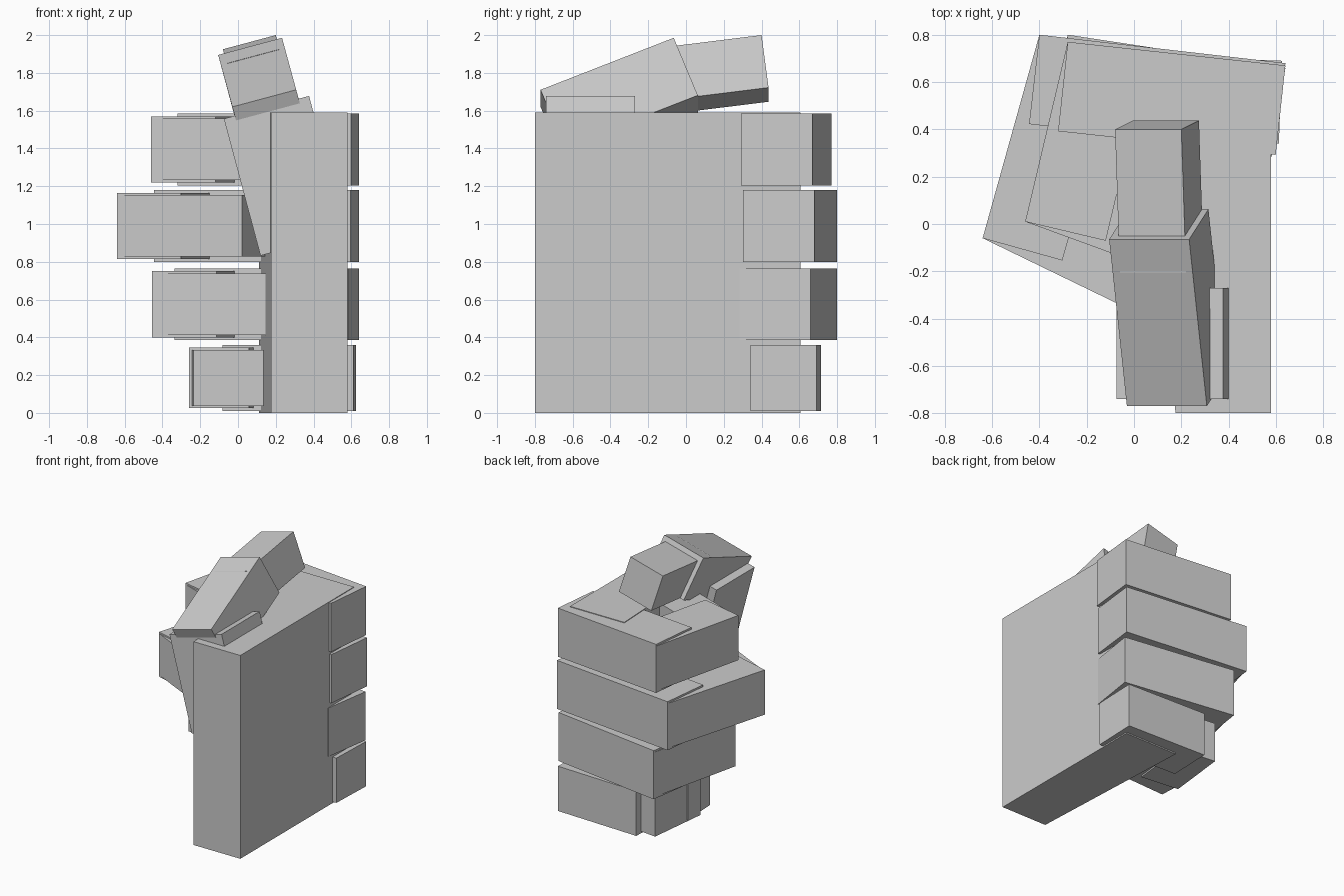
import bpy, bmesh, math
from mathutils import Vector

if "Cube" in bpy.data.objects:
    bpy.data.objects.remove(bpy.data.objects["Cube"])

mat = bpy.data.materials.new("light_grey")
mat.diffuse_color = (0.6, 0.6, 0.6, 1)
mat.use_nodes = True
mat.node_tree.nodes["Principled BSDF"].inputs["Base Color"].default_value = mat.diffuse_color


def finish(name, bm):
    bmesh.ops.recalc_face_normals(bm, faces=bm.faces)
    me = bpy.data.meshes.new(name)
    bm.to_mesh(me)
    bm.free()
    me.materials.append(mat)
    ob = bpy.data.objects.new(name, me)
    bpy.context.collection.objects.link(ob)
    return ob


def prism(name, outline, extrude):
    """Closed solid: an outline swept along a vector."""
    bm = bmesh.new()
    face = bm.faces.new([bm.verts.new(p) for p in outline])
    res = bmesh.ops.extrude_face_region(bm, geom=[face], use_keep_orig=True)
    top = [v for v in res["geom"] if isinstance(v, bmesh.types.BMVert)]
    bmesh.ops.translate(bm, verts=top, vec=extrude)
    return finish(name, bm)


def bone(name, start, end, thick, z0, z1):
    """Finger bone: outer edge start -> end seen from above, thickness to its left."""
    a, b = Vector((*start, z0)), Vector((*end, z0))
    d = (b - a).normalized()
    side = Vector((-d.y, d.x, 0)) * thick
    prism(name, [a, b, b + side, a + side], (0, 0, z1 - z0))


# palm: block slightly wider towards the knuckles
prism("palm", [(0.58, -0.8, 0), (0.58, 0.605, 0), (0.11, 0.605, 0), (0.175, -0.8, 0)],
      (0, 0, 1.59))

# fingers: z range, knuckle, first joint, second bone start, second joint, third bone start, tip
fingers = {
    "index": (1.205, 1.585, (0.64, 0.67), (-0.28, 0.77), (-0.28, 0.77),
              (-0.46, 0.01), (-0.46, 0.01), (0.06, -0.18)),
    "middle": (0.80, 1.18, (0.64, 0.68), (-0.40, 0.80), (-0.40, 0.80),
               (-0.64, -0.06), (-0.64, -0.06), (0.02, -0.38)),
    "ring": (0.385, 0.765, (0.64, 0.66), (-0.28, 0.80), (-0.28, 0.80),
             (-0.455, 0.04), (-0.455, 0.04), (0.19, -0.17)),
    "little": (0.01, 0.36, (0.625, 0.69), (-0.07, 0.715), (-0.205, 0.675),
               (-0.26, 0.19), (-0.235, 0.04), (0.17, 0.06)),
}
for name, (z0, z1, k, j1, s2, j2, s3, tip) in fingers.items():
    t = z1 - z0
    bone(name + "_finger_base", k, j1, t, z0, z1)
    bone(name + "_finger_middle", s2, j2, t - 0.03, z0 + 0.015, z1 - 0.015)
    bone(name + "_finger_tip", s3, tip, t - 0.055, z0 + 0.0275, z1 - 0.0275)

# thumb: three blocks, all rolled 15 degrees about the y axis
roll = math.radians(15)
across = Vector((math.cos(roll), 0, math.sin(roll)))


def thumb_block(name, near, far, width, depth):
    """Block from its top left edge near -> far, hanging down by depth."""
    a, b = Vector(near), Vector(far)
    w = across * width
    prism(name, [a, b, b + w, a + w], (b - a).cross(across).normalized() * depth)


thumb_block("thumb_base", (-0.075, -0.74, 1.557), (-0.075, -0.27, 1.557), 0.467, 0.75)
thumb_block("thumb_middle", (-0.03, -0.77, 1.62), (-0.105, -0.065, 1.895), 0.35, 0.34)
thumb_block("thumb_tip", (-0.06, -0.205, 1.85), (-0.08, 0.40, 1.925), 0.29, 0.29)
